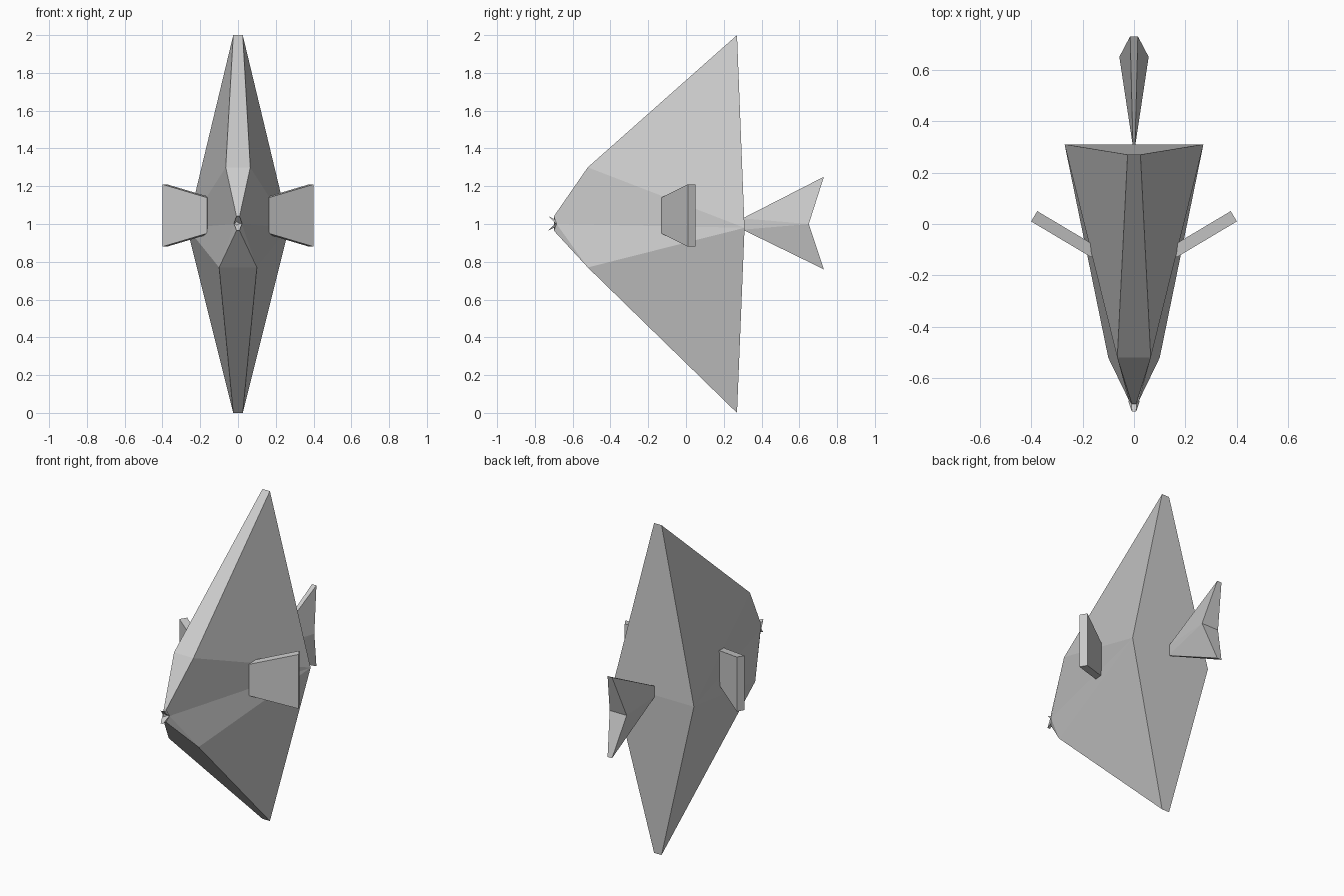
import bpy, bmesh

if "Cube" in bpy.data.objects:
    bpy.data.objects.remove(bpy.data.objects["Cube"], do_unlink=True)

grey = bpy.data.materials.new("plain grey")
grey.use_nodes = True
colour = (0.6, 0.6, 0.6, 1)
grey.diffuse_color = colour
grey.node_tree.nodes["Principled BSDF"].inputs["Base Color"].default_value = colour


def build(name, points, faces):
    """Flat-faced part from named half points (x >= 0).
    Lower-case names are the left point, upper-case its mirrored twin."""
    bm = bmesh.new()
    v = {}
    for key, (x, y, z) in points.items():
        v[key] = bm.verts.new((x, y, z))
        v[key.upper()] = bm.verts.new((-x, y, z)) if x else v[key]
    for face in faces.split():
        for loop in {face, face.swapcase()}:
            ring = list(dict.fromkeys(v[k] for k in loop))
            if not bm.faces.get(ring):
                bm.faces.new(ring)
    bmesh.ops.recalc_face_normals(bm, faces=bm.faces)
    mesh = bpy.data.meshes.new(name)
    bm.to_mesh(mesh)
    bm.free()
    mesh.materials.append(grey)
    obj = bpy.data.objects.new(name, mesh)
    bpy.context.collection.objects.link(obj)
    return obj


# Body: t top, b bottom, s side, u brow, l chin, m/n mouth top and bottom, c cheek
build("body", {
    "t": (0.025, 0.27, 2.0), "b": (0.025, 0.27, 0.0), "s": (0.27, 0.31, 0.98),
    "u": (0.065, -0.52, 1.30), "l": (0.10, -0.52, 0.77),
    "m": (0.008, -0.70, 1.04), "n": (0.008, -0.70, 0.965), "c": (0.02, -0.685, 1.0),
}, "tus umcs lsc lcn lbs utTU umMU mcnNCM nlLN lbBL tsST sbBS")


def flared(name, root_y, root_h, root_w, notch_y, notch_w, tip_y, tip_w, low, mid, high):
    """Forked piece: r/q root, k notch, h/g upper and lower tips."""
    build(name, {
        "r": (root_w, root_y, mid + root_h), "q": (root_w, root_y, mid - root_h),
        "k": (notch_w, notch_y, mid), "h": (tip_w, tip_y, high), "g": (tip_w, tip_y, low),
    }, "rkh rqk qgk hkKH kgGK rhHR qgGQ rqQR")


flared("tail", 0.30, 0.03, 0.004, 0.65, 0.057, 0.73, 0.015, 0.76, 1.0, 1.25)
flared("lips", -0.67, 0.01, 0.012, -0.69, 0.022, -0.73, 0.008, 0.965, 1.003, 1.042)

# Side fins: angled tapering slabs
outline = [(0.165, -0.13, 0.95), (0.165, -0.13, 1.14), (0.40, 0.01, 1.21), (0.40, 0.01, 0.88)]
for side, name in ((1, "left_fin"), (-1, "right_fin")):
    bm = bmesh.new()
    front = bm.faces.new([bm.verts.new((side * x, y, z)) for x, y, z in outline])
    back = bmesh.ops.extrude_face_region(bm, geom=[front], use_keep_orig=True)
    moved = [g for g in back["geom"] if isinstance(g, bmesh.types.BMVert)]
    bmesh.ops.translate(bm, verts=moved, vec=(side * -0.024, 0.04, 0))
    bmesh.ops.recalc_face_normals(bm, faces=bm.faces)
    mesh = bpy.data.meshes.new(name)
    bm.to_mesh(mesh)
    bm.free()
    mesh.materials.append(grey)
    bpy.context.collection.objects.link(bpy.data.objects.new(name, mesh))
